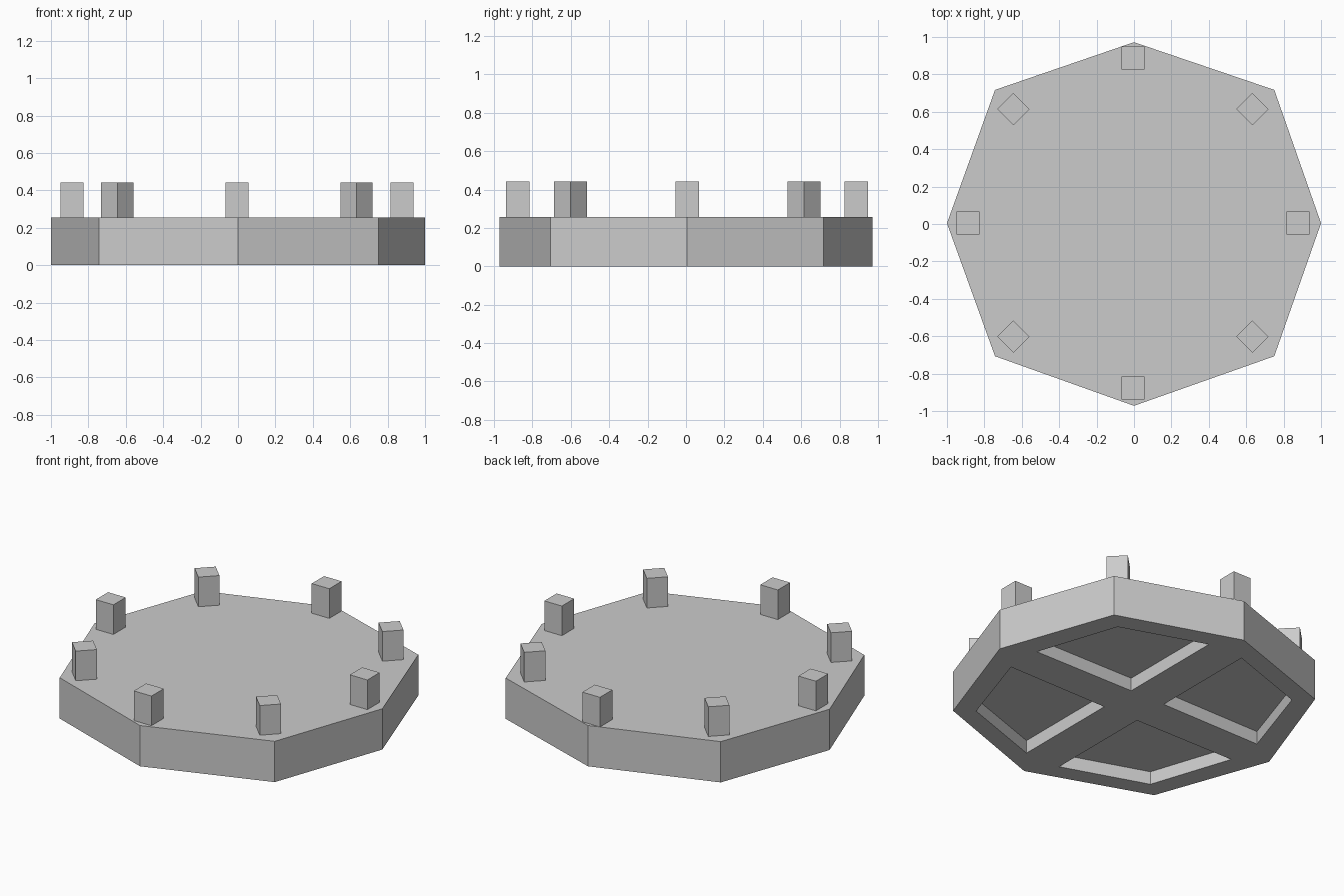
import bpy, bmesh
from math import radians
from mathutils import Matrix

if "Cube" in bpy.data.objects:
    bpy.data.objects.remove(bpy.data.objects["Cube"])

BASE_H, POST_TOP, POST_W, POCKET = 0.256, 0.442, 0.122, 0.082


def prism(name, outline, z0, z1):
    """Extrude a flat outline straight up from z0 to z1."""
    bm = bmesh.new()
    face = bm.faces.new([bm.verts.new((x, y, z0)) for x, y in outline])
    ext = bmesh.ops.extrude_face_region(bm, geom=[face])
    for v in ext["geom"]:
        if isinstance(v, bmesh.types.BMVert):
            v.co.z = z1
    bmesh.ops.recalc_face_normals(bm, faces=bm.faces)
    mesh = bpy.data.meshes.new(name)
    bm.to_mesh(mesh)
    bm.free()
    obj = bpy.data.objects.new(name, mesh)
    bpy.context.collection.objects.link(obj)
    return obj


# Octagonal base slab
base = prism("base", [(1, 0.004), (0.75, 0.717), (0, 0.972), (-0.743, 0.717),
                      (-1, 0.004), (-0.743, -0.707), (0, -0.972), (0.75, -0.707)],
             0, BASE_H)

# Four shallow pockets in the underside, one per quadrant
quad = [(0.121, 0.119), (0.817, 0.114), (0.647, 0.626), (0.121, 0.807)]
for i, (sx, sy) in enumerate([(1, 1), (-1, 1), (-1, -1), (1, -1)]):
    cutter = prism(f"pocket_cutter_{i + 1}", [(x * sx, y * sy) for x, y in quad],
                   -0.1, POCKET)
    cutter.hide_render = True
    cutter.hide_set(True)
    cut = base.modifiers.new(f"pocket_{i + 1}", 'BOOLEAN')
    cut.operation = 'DIFFERENCE'
    cut.solver = 'EXACT'
    cut.object = cutter

# Ring of eight square posts; the diagonal ones are turned 45 degrees
posts = []
for sx in (-1, 0, 1):
    for sy in (-1, 0, 1):
        if sx == 0 and sy == 0:
            continue
        diagonal = sx != 0 and sy != 0
        rx, ry = (0.639, 0.608) if diagonal else (0.882, 0.882)
        posts.append((sx * rx - 0.006, sy * ry + 0.006, 45 if diagonal else 0))

for i, (x, y, angle) in enumerate(posts):
    h = POST_W / 2
    post = prism(f"post_{i + 1}", [(-h, -h), (h, -h), (h, h), (-h, h)],
                 BASE_H, POST_TOP)
    post.data.transform(Matrix.Rotation(radians(angle), 4, 'Z'))
    post.location = (x, y, 0)
